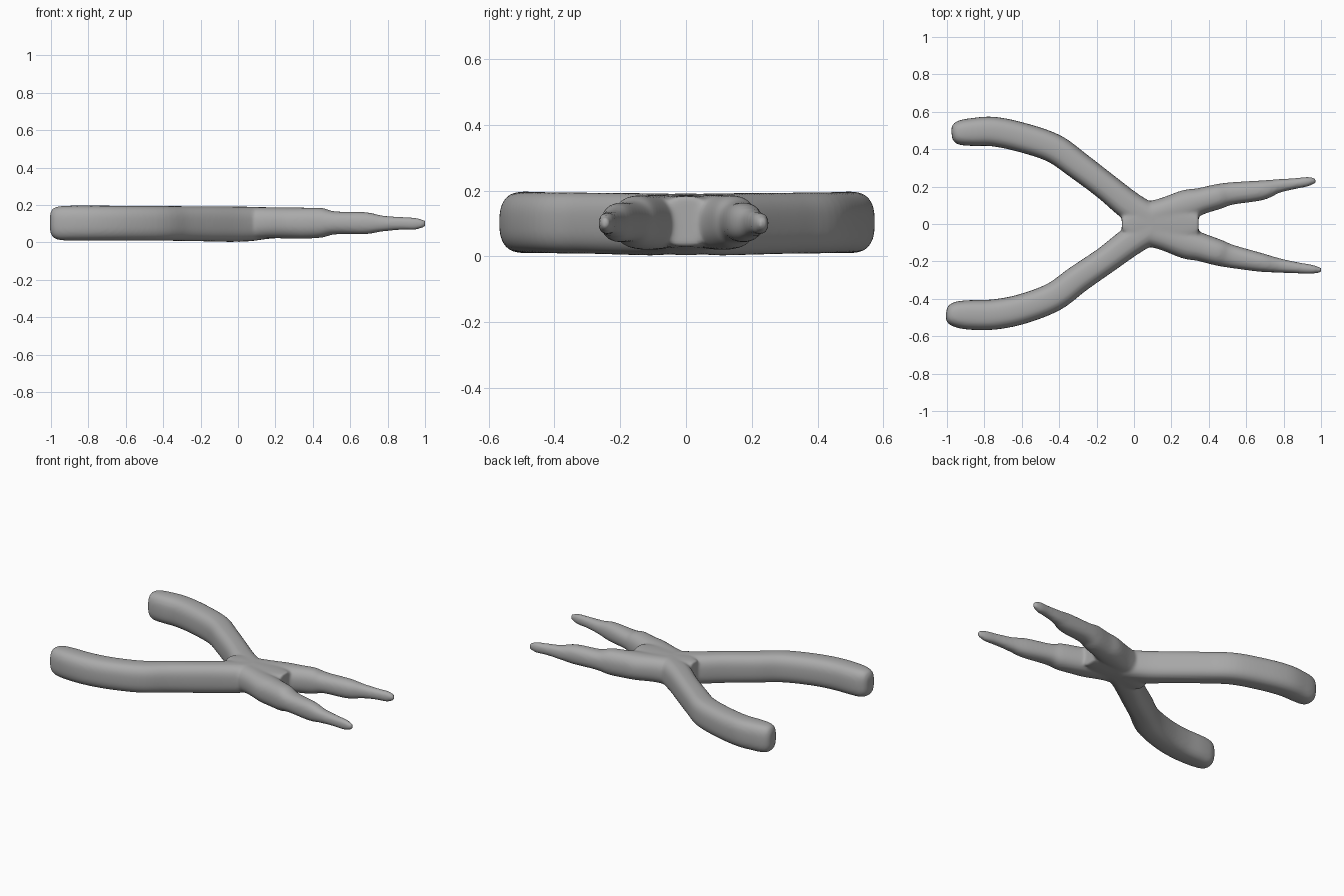
import bpy, bmesh, math
from mathutils import Vector

SIDES = 28


def spline(rows, steps=5):
    """Catmull-Rom interpolation of whole station rows."""
    rows = [Vector(r) for r in rows]
    out = []
    for i in range(len(rows) - 1):
        p0, p1 = rows[max(i - 1, 0)], rows[i]
        p2, p3 = rows[i + 1], rows[min(i + 2, len(rows) - 1)]
        for k in range(steps):
            t = k / steps
            out.append(0.5 * (2 * p1 + (p2 - p0) * t
                              + (2 * p0 - 5 * p1 + 4 * p2 - p3) * t * t
                              + (3 * p1 - p0 - 3 * p2 + p3) * t ** 3))
    return out + [rows[-1]]


def loft(bm, rows, power):
    """Sweep a rounded section; rows are x, y, half width, bottom, top."""
    rows = spline(rows)
    rings = []
    for i, (x, y, w, lo, hi) in enumerate(rows):
        a, b = rows[max(i - 1, 0)], rows[min(i + 1, len(rows) - 1)]
        d = Vector((b[0] - a[0], b[1] - a[1])).normalized()
        ring = []
        for k in range(SIDES):
            t = 2 * math.pi * k / SIDES
            c, s = math.cos(t), math.sin(t)
            u = math.copysign(abs(c) ** (2 / power), c) * w
            v = math.copysign(abs(s) ** (2 / power), s) * (hi - lo) / 2
            ring.append(bm.verts.new((x - d.y * u, y + d.x * u, (lo + hi) / 2 + v)))
        rings.append(ring)
    for r, q in zip(rings, rings[1:]):
        for k in range(SIDES):
            n = (k + 1) % SIDES
            bm.faces.new((r[k], r[n], q[n], q[k]))
    bm.faces.new(rings[0][::-1])
    bm.faces.new(rings[-1])


bm = bmesh.new()

# Curved handles, rounded at the rear ends
loft(bm, [(-.975, .485, .025, .06, .15), (-.962, .486, .05, .03, .18),
          (-.93, .488, .066, .013, .193), (-.86, .492, .075, .01, .197),
          (-.75, .494, .079, .01, .197), (-.60, .463, .079, .01, .196),
          (-.43, .405, .078, .009, .195), (-.30, .314, .075, .008, .194),
          (-.15, .200, .073, .005, .193), (-.02, .095, .078, .003, .192),
          (.10, .02, .08, .01, .190)], 2.7)
loft(bm, [(-1.004, -.475, .025, .06, .15), (-.99, -.477, .05, .03, .18),
          (-.955, -.482, .068, .013, .193), (-.88, -.486, .079, .01, .197),
          (-.75, -.484, .081, .01, .197), (-.60, -.455, .080, .01, .196),
          (-.43, -.390, .078, .009, .195), (-.30, -.295, .075, .008, .194),
          (-.15, -.192, .073, .005, .193), (-.02, -.095, .078, .003, .192),
          (.10, -.02, .08, .01, .190)], 2.7)

# Pivot block where the arms cross
loft(bm, [(-.065, 0, .05, .01, .185), (.0, 0, .11, .003, .192),
          (.08, 0, .122, .008, .190), (.17, 0, .122, .02, .188),
          (.26, 0, .12, .025, .186), (.345, 0, .07, .03, .183)], 2.8)

# Tapering jaws with slightly lumpy tips
loft(bm, [(.04, .03, .08, .01, .190), (.16, .065, .075, .022, .188),
          (.28, .100, .083, .02, .187), (.36, .123, .071, .02, .186),
          (.45, .147, .067, .026, .184), (.52, .163, .060, .043, .166),
          (.68, .180, .053, .044, .162), (.77, .203, .037, .058, .144),
          (.86, .216, .029, .067, .136), (.93, .227, .025, .068, .132),
          (.972, .233, .013, .085, .116)], 2.3)
loft(bm, [(.04, -.03, .08, .01, .190), (.16, -.065, .075, .022, .188),
          (.28, -.103, .083, .02, .187), (.36, -.125, .075, .02, .186),
          (.45, -.153, .070, .026, .184), (.52, -.173, .062, .043, .166),
          (.68, -.206, .050, .044, .162), (.77, -.221, .039, .058, .144),
          (.87, -.234, .030, .067, .136), (.95, -.242, .024, .068, .132),
          (1.004, -.247, .012, .085, .116)], 2.3)

bmesh.ops.recalc_face_normals(bm, faces=bm.faces)
mesh = bpy.data.meshes.new("pliers_body")
bm.to_mesh(mesh)
bm.free()
body = bpy.data.objects.new("pliers_body", mesh)
bpy.context.collection.objects.link(body)

# Single plain metal colour
metal = bpy.data.materials.new("plain_grey")
metal.diffuse_color = (0.4, 0.4, 0.4, 1)
mesh.materials.append(metal)

# Fuse the arms and soften the joins
fuse = body.modifiers.new("fuse", 'REMESH')
fuse.mode = 'VOXEL'
fuse.voxel_size = 0.009
fuse.use_smooth_shade = True
soft = body.modifiers.new("soften", 'SMOOTH')
soft.factor = 0.5
soft.iterations = 8
